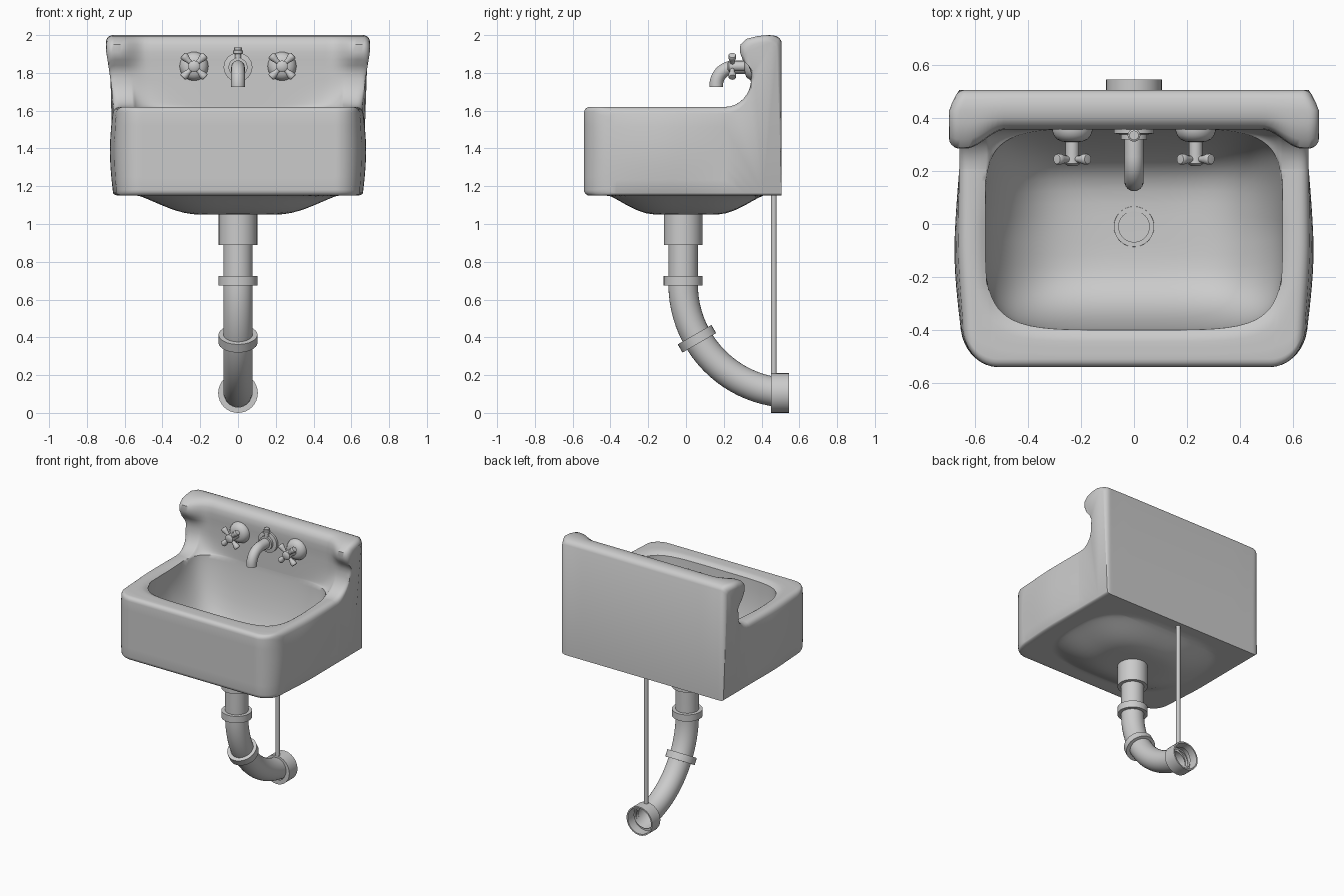
import bpy, bmesh
from math import sin, cos, pi, sqrt, radians
from mathutils import Vector

if "Cube" in bpy.data.objects:
    bpy.data.objects.remove(bpy.data.objects["Cube"])


def finish(name, bm, angle=40):
    bmesh.ops.remove_doubles(bm, verts=bm.verts, dist=1e-5)
    bmesh.ops.recalc_face_normals(bm, faces=bm.faces)
    me = bpy.data.meshes.new(name)
    bm.to_mesh(me)
    bm.free()
    ob = bpy.data.objects.new(name, me)
    bpy.context.collection.objects.link(ob)
    bpy.ops.object.select_all(action='DESELECT')
    ob.select_set(True)
    bpy.context.view_layer.objects.active = ob
    bpy.ops.object.shade_smooth_by_angle(angle=radians(angle))
    return ob


def skin(bm, rings):
    for a, b in zip(rings, rings[1:]):
        for i in range(len(a)):
            j = (i + 1) % len(a)
            bm.faces.new((a[i], a[j], b[j], b[i]))


def lathe(name, profile, loc=(0, 0, 0), axis=(0, 0, 1), n=32):
    """Turn (radius, height) points around an axis."""
    bm = bmesh.new()
    q = Vector(axis).to_track_quat('Z', 'Y')
    rings = [[bm.verts.new(q @ Vector((r * cos(2 * pi * i / n), r * sin(2 * pi * i / n), h)) + Vector(loc))
              for i in range(n)] for r, h in profile]
    skin(bm, rings)
    return finish(name, bm)


def sweep(name, path, r, n=32, cap=False):
    """Round tube along a (y, z) path at x = 0."""
    bm = bmesh.new()
    pts = [Vector((0, y, z)) for y, z in path]
    side, rings = Vector((1, 0, 0)), []
    for i, p in enumerate(pts):
        t = (pts[min(i + 1, len(pts) - 1)] - pts[max(i - 1, 0)]).normalized()
        up = side.cross(t)
        rings.append([bm.verts.new(p + r * (side * cos(2 * pi * k / n) + up * sin(2 * pi * k / n)))
                      for k in range(n)])
    skin(bm, rings)
    if cap:
        bm.faces.new(rings[-1])
    return finish(name, bm)


def smooth(t):
    t = min(1, max(0, t))
    return t * t * (3 - 2 * t)


# --- Sink: cross-sections lofted from side to side ---
YC, HALF, RIM, BOT, BACK = -0.02, 0.38, 1.62, 1.15, 0.506
# (y at the middle, y at the ears, z) up and over the splashback
LIP = [(.36, .345, 1.80), (.36, .33, 1.84), (.358, .30, 1.87), (.357, .285, 1.91), (.36, .288, 1.95),
       (.375, .32, 1.98), (.40, .38, 1.995), (.44, .43, 2.0), (.475, .47, 1.996), (.495, .493, 1.985),
       (BACK, BACK, 1.965)]
K = 6


def basin_z(a, y):
    u, v = a / .56, (y - YC) / HALF
    rho = (u ** 5 + abs(v) ** 5) ** .2
    depth = .52 * max(0, 1 - rho ** 4) ** (.5 + .3 * max(0, min(v, 1)))
    soft = .018 * min(1, max(0, (1.1 - rho) / .1)) ** 2 * (1 - max(0, min(v, 1)))
    return RIM - max(depth, soft)


def belly_z(a, y):
    rho = ((a / .53) ** 3 + abs(y / .41) ** 3) ** (1 / 3)
    return BOT - .10 * sin(pi / 2 * min(1, max(0, (1 - rho) / .62))) ** 1.2


def section(a):
    t = min(1, max(0, (a - .625) / .035))
    e = .035 * (1 - sqrt(1 - t * t))
    t = min(1, max(0, (a - .53) / .13))
    f = -.54 + .14 * (1 - sqrt(1 - t * t))
    ve = max(.6, max(0, 1 - (a / .56) ** 5) ** .2)
    yf, yb = YC - HALF * ve, YC + HALF * ve
    arc = [i * pi / 8 for i in range(5)]
    top = [(f + .03 * (1 - cos(h)), RIM - .03 + .03 * sin(h)) for h in arc]
    for i in range(1, 5):
        y = f + .03 + (yf - f - .03) * i / 5
        top.append((y, basin_z(a, y)))
    for i in range(25):
        y = YC - HALF * ve * cos(pi * i / 24)
        top.append((y, basin_z(a, y)))
    J = len(top) - 1
    ear = smooth((a - .46) / .14)
    yw = .36 - .015 * ear
    for i in range(1, 9):
        h = i * pi / 16
        top.append((yb + (yw - yb) * sin(h), RIM + .15 * (1 - cos(h))))
    for ym, ye, z in LIP:
        y = ym + (ye - ym) * ear
        top.append((y + (.42 - y) * e * 8, z))
    bottom = [(y, belly_z(a, y)) for y, z in top[:J + 1]]
    for i, h in enumerate(arc):
        bottom[i] = (bottom[i][0], BOT + .03 * (1 - sin(h)))
    for i in range(1, 7):
        y = yb + (BACK - yb) * i / 6
        bottom.append((y, belly_z(a, y)))
    top = [(y, z - e) for y, z in top]
    bottom = [(y, z + e * .4) for y, z in bottom]
    wall = [(f, bottom[0][1] + (top[0][1] - bottom[0][1]) * k / K) for k in range(1, K)]
    return top, bottom, wall, J


def bulge(x, y, z):
    """Bow the sides, narrow the front and flare the splashback."""
    s = 1 + .03 * sin(pi * min(1, max(0, (z - BOT) / .47))) * sin(pi * min(1, max(0, (y + .55) / .757)))
    s -= .03 * smooth((-.05 - y) / .45)
    s += .06 * min(1, max(0, (z - 1.62) / .30)) ** 1.3 * (1 - .7 * smooth((y - .42) / .08))
    return Vector((x * s, y, z))


half = [.04 * i for i in range(1, 12)] + [.465, .485, .505, .52, .533, .543, .55, .555, .56, .575,
                                          .59, .605, .62, .632, .643, .651, .657, .66]
bm = bmesh.new()
rings = []
for x in [-a for a in reversed(half)] + [0] + half:
    top, bottom, wall, J = section(abs(x))
    rings.append([bm.verts.new(bulge(x, y, z)) for y, z in top + bottom[::-1] + wall])
skin(bm, rings)
# bowed side caps, then the side of the splashback
top, bottom, wall, J = section(.66)
n, nb = len(top), len(bottom)
for ring, x in ((rings[0], -.66), (rings[-1], .66)):
    cols = []
    for j in range(J + 1):
        (y0, z0), (y1, z1) = bottom[j], top[j]
        mid = ring[n + nb:] if j == 0 else [
            bm.verts.new(bulge(x, y0 + (y1 - y0) * k / K, z0 + (z1 - z0) * k / K)) for k in range(1, K)]
        cols.append([ring[n + nb - 1 - j]] + mid + [ring[j]])
    for c, d in zip(cols, cols[1:]):
        for k in range(K):
            bm.faces.new((c[k], d[k], d[k + 1], c[k + 1]))
    bm.faces.new(cols[J][:-1] + ring[J:n + nb - 1 - J])
finish("sink_basin", bm)

# --- Drain inside the basin ---
lathe("drain_flange", [(0, 1.094), (.058, 1.094), (.058, 1.106), (.076, 1.106), (.078, 1.08)], (0, -.01, 0))

# --- Waste pipe, collars and wall fitting ---
PY, R = -.015, .575
bend = [(PY + R * (1 - cos(radians(d))), .68 - R * sin(radians(d))) for d in range(0, 85, 4)]
sweep("waste_pipe", [(PY, .95), (PY, .80)] + bend, .078)
lathe("drain_collar", [(.076, .89), (.102, .89), (.102, 1.08)], (0, PY, 0))


def collar(name, loc, axis, h=.025):
    lathe(name, [(.076, -h), (.103, -h), (.103, h), (.076, h)], loc, axis)


collar("upper_pipe_ring", (0, PY, .70), (0, 0, 1))
g = radians(30)
collar("lower_pipe_ring", (0, PY + R * (1 - cos(g)) - .004, .68 - R * sin(g)), (0, sin(g), -cos(g)))
lathe("wall_fitting", [(.074, .45), (.105, .45), (.105, .545), (.095, .545), (.095, .475), (.074, .475)],
      (0, 0, .105), (0, 1, 0))
lathe("support_rod", [(.015, .19), (.015, 1.16)], (0, .465, 0), n=16)

# --- Spout ---
ZT = 1.83
lathe("spout_flange", [(.076, -.02), (.076, .018), (.05, .022), (.05, .04), (.03, .04)], (0, .36, ZT), (0, -1, 0))
curve = [(.255 - .095 * sin(i * pi / 24), ZT - .095 + .095 * cos(i * pi / 24)) for i in range(13)]
sweep("spout", [(.37, ZT), (.31, ZT)] + curve + [(.16, 1.725)], .036, 24, True)
lathe("spout_knob", [(.016, 1.85), (.016, 1.90), (.024, 1.902), (.024, 1.918), (.018, 1.922), (.018, 1.935), (0, 1.935)],
      (0, .335, 0), n=16)

# --- Two cross-handled taps ---
for side, sx in (("left", -1), ("right", 1)):
    x = .233 * sx
    lathe(side + "_tap_base", [(.076, -.02), (.076, .008), (.07, .025), (.058, .04), (.04, .048), (.026, .05),
                               (.026, .10), (.03, .10), (.03, .132), (.018, .14), (0, .14)],
          (x, .36, ZT + .005), (0, -1, 0))
    for i in range(4):
        d = pi / 4 + i * pi / 2
        lathe(f"{side}_tap_arm_{i + 1}", [(.012, 0), (.013, .04), (.020, .062), (.021, .078), (.018, .083), (0, .085)],
              (x, .245, ZT + .005), (cos(d), 0, sin(d)), 16)
